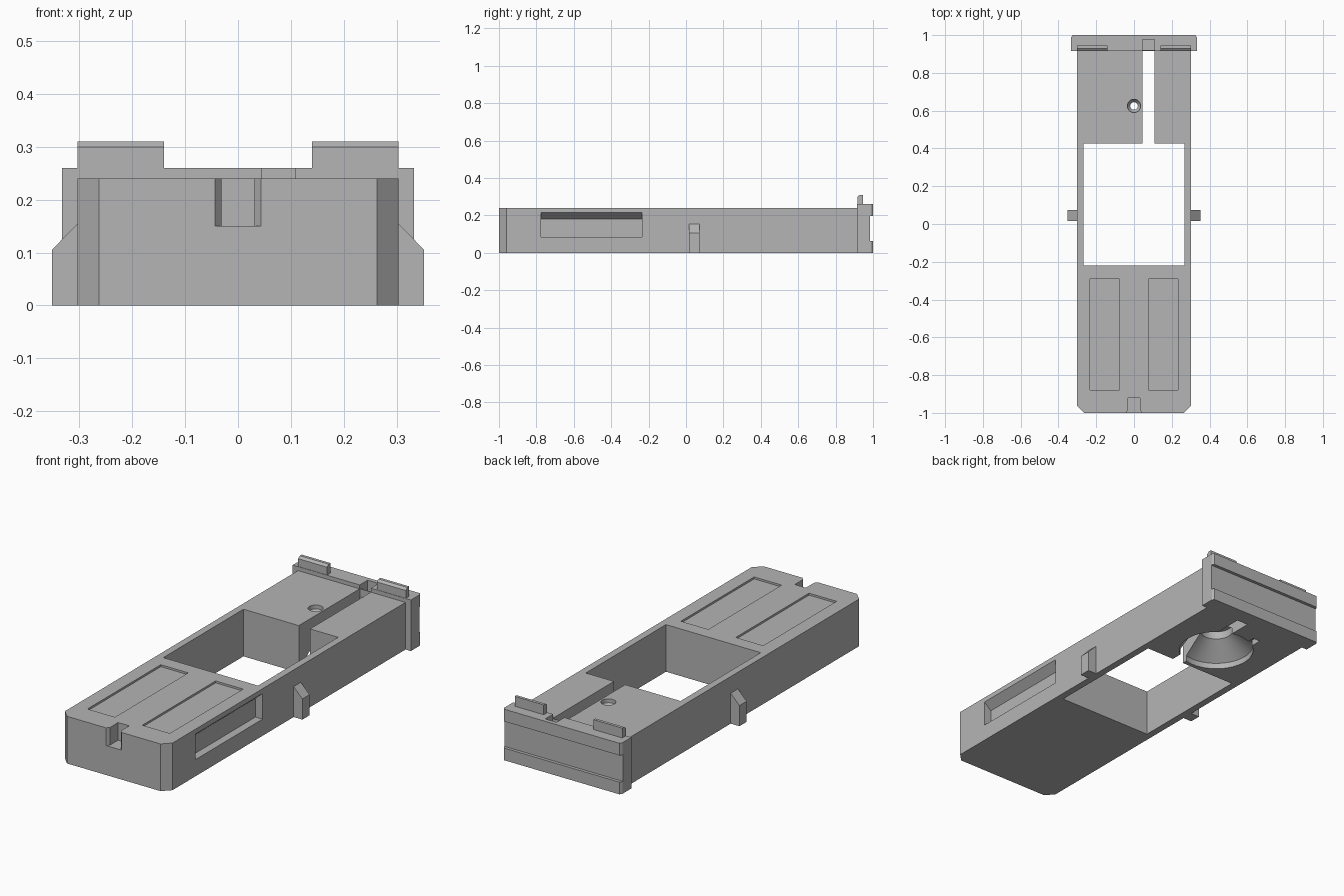
import bpy, bmesh
from math import cos, sin, pi
from mathutils import Vector

if "Cube" in bpy.data.objects:
    bpy.data.objects.remove(bpy.data.objects["Cube"], do_unlink=True)

grey = bpy.data.materials.new("plain grey")
grey.use_nodes = True
grey.diffuse_color = (0.46, 0.46, 0.46, 1)
grey.node_tree.nodes["Principled BSDF"].inputs["Base Color"].default_value = grey.diffuse_color


def finish(name, bm):
    bmesh.ops.recalc_face_normals(bm, faces=bm.faces)
    mesh = bpy.data.meshes.new(name)
    bm.to_mesh(mesh)
    bm.free()
    mesh.materials.append(grey)
    ob = bpy.data.objects.new(name, mesh)
    bpy.context.collection.objects.link(ob)
    return ob


def prism(name, outline, axis, lo, hi):
    """Extrude a 2D outline along an axis (outline uses the other two axes)."""
    bm = bmesh.new()
    verts = []
    for point in outline:
        co = list(point)
        co.insert(axis, lo)
        verts.append(bm.verts.new(co))
    face = bm.faces.new(verts)
    new = bmesh.ops.extrude_face_region(bm, geom=[face])["geom"]
    shift = Vector((0, 0, 0))
    shift[axis] = hi - lo
    bmesh.ops.translate(bm, vec=shift, verts=[v for v in new if isinstance(v, bmesh.types.BMVert)])
    return finish(name, bm)


def box(name, x, y, z):
    return prism(name, [(x[0], y[0]), (x[1], y[0]), (x[1], y[1]), (x[0], y[1])], 2, *z)


def turned(name, profile, centre, sides=48):
    """Solid of revolution about z from (radius, z) pairs."""
    bm = bmesh.new()
    rings = [[bm.verts.new((centre[0] + r * cos(2 * pi * i / sides),
                            centre[1] + r * sin(2 * pi * i / sides), z))
              for i in range(sides)] for r, z in profile]
    for a, b in zip(rings, rings[1:]):
        for i in range(sides):
            j = (i + 1) % sides
            bm.faces.new((a[i], a[j], b[j], b[i]))
    bm.faces.new(rings[0])
    bm.faces.new(rings[-1])
    return finish(name, bm)


def cut(ob, cutter):
    mod = ob.modifiers.new("cut", "BOOLEAN")
    mod.operation = "DIFFERENCE"
    mod.solver = "EXACT"
    mod.object = cutter
    bpy.context.view_layer.objects.active = ob
    bpy.ops.object.modifier_apply(modifier=mod.name)
    bpy.data.objects.remove(cutter, do_unlink=True)


# Main block with chamfered front corners
W, H, C = 0.303, 0.24, 0.04
body = prism("body", [(-W, 0.92), (-W, C - 1), (C - W, -1), (W - C, -1), (W, C - 1), (W, 0.92)], 2, 0, H)

# Central window and the long slot behind it
cut(body, box("window_cutter", (-0.267, 0.267), (-0.22, 0.425), (-0.1, 0.4)))
cut(body, box("slot_cutter", (0.045, 0.108), (0.4, 0.917), (-0.1, 0.4)))

# Stepped funnel from below with a small key notch, and the screw hole above
cut(body, turned("funnel_cutter", [(0.18, -0.05), (0.18, 0.03), (0.08, 0.11), (0.08, 0.15),
                                   (0.02, 0.15), (0.02, 0.2), (0.035, 0.22), (0.035, 0.3)], (0, 0.625)))
cut(body, box("key_cutter", (-0.105, -0.065), (0.75, 0.83), (-0.05, 0.03)))

# Shallow panels in the front deck
for s in (-1, 1):
    x = sorted((s * 0.077, s * 0.232))
    cut(body, box("panel_cutter", x, (-0.88, -0.29), (H - 0.01, 0.3)))

# Flared notch in the front edge
cut(body, prism("notch_cutter", [(-0.043, -1.05), (0.043, -1.05), (0.043, -1), (0.031, -0.985), (0.031, -0.92),
                                 (-0.031, -0.92), (-0.031, -0.985), (-0.043, -1)], 2, 0.15, 0.3))

# Finger recess with a sloping roof on the left side
cut(body, prism("recess_cutter", [(W - 0.04, 0.085), (W + 0.05, 0.085), (W + 0.05, 0.215),
                                  (W, 0.215), (W - 0.04, 0.18)], 1, -0.775, -0.235))

# Back plate with the end of the slot, and two rails across it
plate = box("back_plate", (-0.333, 0.333), (0.915, 0.984), (0, 0.26))
cut(plate, box("plate_notch_cutter", (0.045, 0.108), (0.9, 0.978), (0.2, 0.4)))
for name, lo in (("lower_rail", 0), ("upper_rail", 0.198)):
    prism(name, [(-0.333, 0.98), (0.333, 0.98), (0.333, 0.988), (0.325, 1),
                 (-0.325, 1), (-0.333, 0.988)], 2, lo, lo + 0.062)

# Mirrored side lugs and top tabs
for side, s in (("left", 1), ("right", -1)):
    prism(side + "_lug", [(s * 0.29, 0), (s * 0.352, 0), (s * 0.352, 0.105), (s * W, 0.155), (s * 0.29, 0.155)],
          1, 0.015, 0.073)
    x = sorted((s * 0.14, s * W))
    prism(side + "_tab", [(0.917, 0.25), (0.945, 0.25), (0.945, 0.31), (0.93, 0.31), (0.917, 0.3)], 0, *x)

# Smooth the turned surfaces, keep the edges crisp
bpy.ops.object.select_all(action="DESELECT")
body.select_set(True)
bpy.context.view_layer.objects.active = body
bpy.ops.object.shade_smooth_by_angle(angle=0.4)
